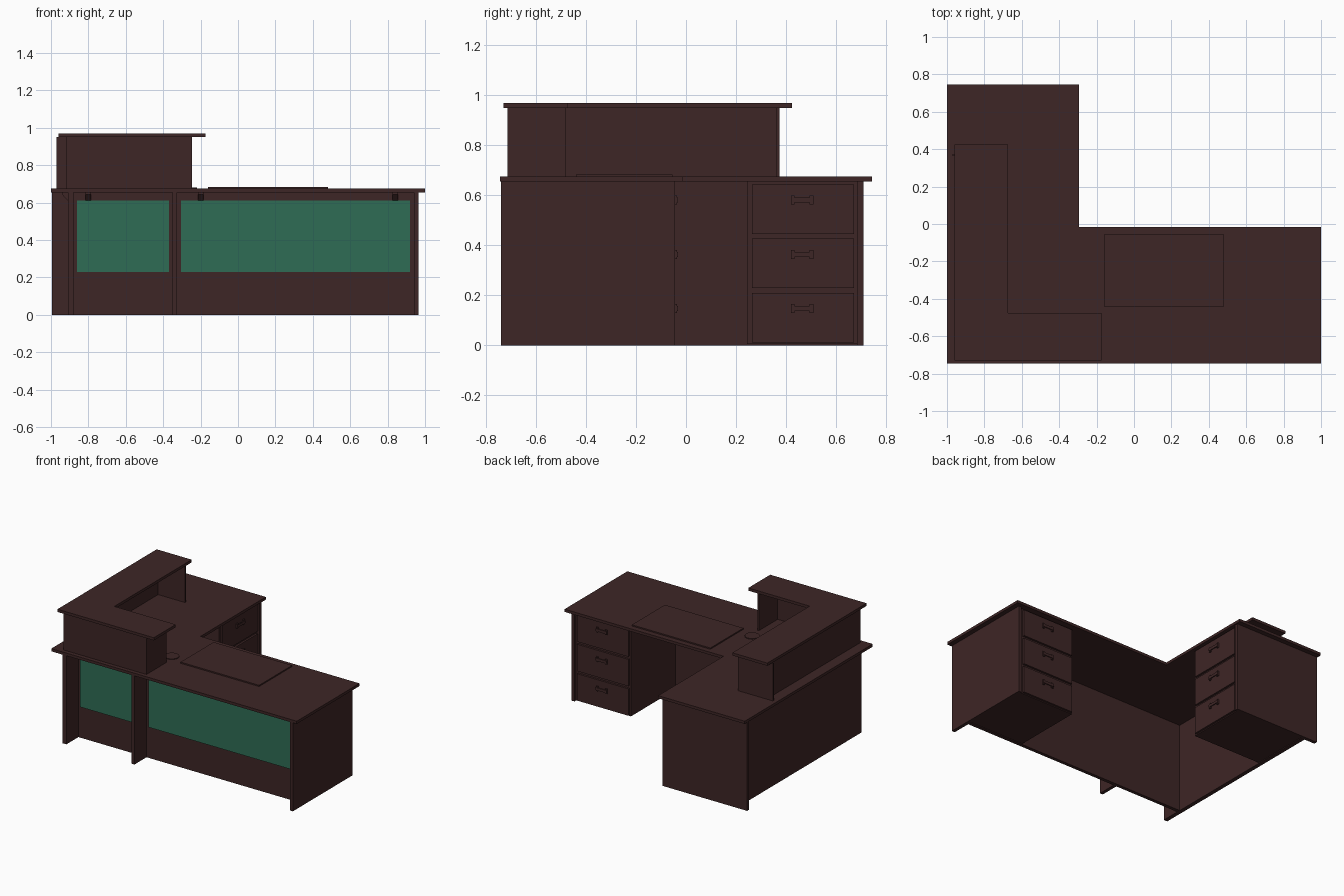
import bpy, bmesh, math
from mathutils import Matrix, Vector

cube = bpy.data.objects.get("Cube")
if cube:
    bpy.data.objects.remove(cube, do_unlink=True)


def material(name, color):
    m = bpy.data.materials.new(name)
    m.use_nodes = True
    m.diffuse_color = color
    m.node_tree.nodes["Principled BSDF"].inputs["Base Color"].default_value = color
    return m


WOOD = material("dark_mahogany", (0.048, 0.019, 0.019, 1))
GREEN = material("green_glass", (0.028, 0.15, 0.09, 1))


def finish(name, bm, mat, matrix=None):
    if matrix:
        bm.transform(matrix)
    bmesh.ops.recalc_face_normals(bm, faces=bm.faces)
    mesh = bpy.data.meshes.new(name)
    bm.to_mesh(mesh)
    bm.free()
    mesh.materials.append(mat)
    obj = bpy.data.objects.new(name, mesh)
    bpy.context.collection.objects.link(obj)
    return obj


def box(name, x, y, z, mat=WOOD, matrix=None):
    """Box from (low, high) ranges on each axis."""
    bm = bmesh.new()
    bmesh.ops.create_cube(bm, size=1)
    for v in bm.verts:
        v.co = Vector(r[0] if c < 0 else r[1] for c, r in zip(v.co, (x, y, z)))
    return finish(name, bm, mat, matrix)


def prism(name, outline, z0, z1, mat=WOOD, matrix=None):
    """Flat outline extruded upward."""
    bm = bmesh.new()
    face = bm.faces.new([bm.verts.new((px, py, z0)) for px, py in outline])
    new = bmesh.ops.extrude_face_region(bm, geom=[face])["geom"]
    up = [g for g in new if isinstance(g, bmesh.types.BMVert)]
    bmesh.ops.translate(bm, verts=up, vec=(0, 0, z1 - z0))
    return finish(name, bm, mat, matrix)


def ell(x0, x1, x2, y0, y1, y2):
    """L outline with its corner at (x0, y0)."""
    return [(x0, y0), (x2, y0), (x2, y1), (x1, y1), (x1, y2), (x0, y2)]


# Worktop and raised counter
TOP = 0.655
DECK = 0.675
prism("worktop", ell(-1, -0.295, 1, -0.745, -0.015, 0.745), TOP, DECK)
prism("counter_top", ell(-0.96, -0.675, -0.175, -0.73, -0.475, 0.425), 0.95, 0.97)

# Counter walls
riser = (DECK, 0.95)
box("counter_front_wall", (-0.92, -0.255), (-0.715, -0.7), riser)
box("counter_side_wall", (-0.92, -0.905), (-0.7, 0.363), riser)
box("counter_front_end", (-0.257, -0.245), (-0.715, -0.48), riser)
box("counter_back_end", (-0.97, -0.685), (0.363, 0.375), riser)

# Base panels and legs
full = (0, TOP)
PANEL = -0.6
box("front_panel", (-0.88, 0.94), (PANEL, PANEL + 0.025), full)
box("side_panel", (-0.91, -0.88), (-0.74, 0.685), full)
box("left_end_panel", (0.94, 0.965), (-0.74, -0.045), full)
box("back_end_panel", (-0.995, -0.305), (0.685, 0.71), full)
box("middle_leg", (-0.35, -0.325), (-0.74, PANEL), full)

# Green front panes
for name, span in (("small_pane", (-0.86, -0.37)), ("large_pane", (-0.305, 0.92))):
    box(name, span, (PANEL - 0.008, PANEL), (0.23, 0.61), GREEN)


# Wedge brackets beneath the overhang
def bracket(name, location, turn):
    place = (Matrix.Translation(location) @ Matrix.Rotation(turn, 4, "Z")
             @ Matrix.Rotation(math.radians(90), 4, "Y"))
    outline = [(0, 0), (0, -0.03), (0.012, -0.03), (0.045, 0)]
    prism(name, outline, -0.015, 0.015, matrix=place)


for i, bx in enumerate((-0.8, -0.2, 0.84)):
    bracket(f"front_bracket_{i + 1}", (bx, PANEL, TOP), 0)
for i, by in enumerate((-0.4, 0.4)):
    bracket(f"side_bracket_{i + 1}", (-0.91, by, TOP), math.radians(-90))


# Drawer pedestals, built facing +y and then turned into place
def pedestal(name, width, depth, location, turn):
    place = Matrix.Translation(location) @ Matrix.Rotation(turn, 4, "Z")
    half = width / 2
    box(f"{name}_cabinet", (-half, half), (-depth, -0.015), (0.005, TOP), matrix=place)
    for i in range(3):
        z = 0.012 + i * 0.217
        label = f"{name}_drawer_{i + 1}"
        box(f"{label}_front", (-half + 0.012, half - 0.02), (-0.015, 0),
            (z, z + 0.198), matrix=place)
        hz = z + 0.125
        box(f"{label}_handle", (-0.045, 0.045), (0.007, 0.013),
            (hz, hz + 0.02), matrix=place)
        for side in (-1, 1):
            a, b = sorted((side * 0.03, side * 0.045))
            box(f"{label}_handle_post", (a, b), (0, 0.009),
                (hz - 0.008, hz + 0.028), matrix=place)


pedestal("left_pedestal", 0.45, 0.53, (0.715, -0.045, 0), 0)
pedestal("return_pedestal", 0.44, 0.57, (-0.31, 0.465, 0), math.radians(-90))

# Desk mat and cable cap
box("desk_mat", (-0.16, 0.48), (-0.44, -0.055), (DECK, 0.684))
bm = bmesh.new()
bmesh.ops.create_cone(bm, cap_ends=True, segments=32, radius1=0.05, radius2=0.05,
                      depth=0.005, matrix=Matrix.Translation((-0.27, -0.385, DECK + 0.0025)))
cap = finish("cable_cap", bm, WOOD)
bpy.context.view_layer.objects.active = cap
cap.select_set(True)
bpy.ops.object.shade_smooth_by_angle()
